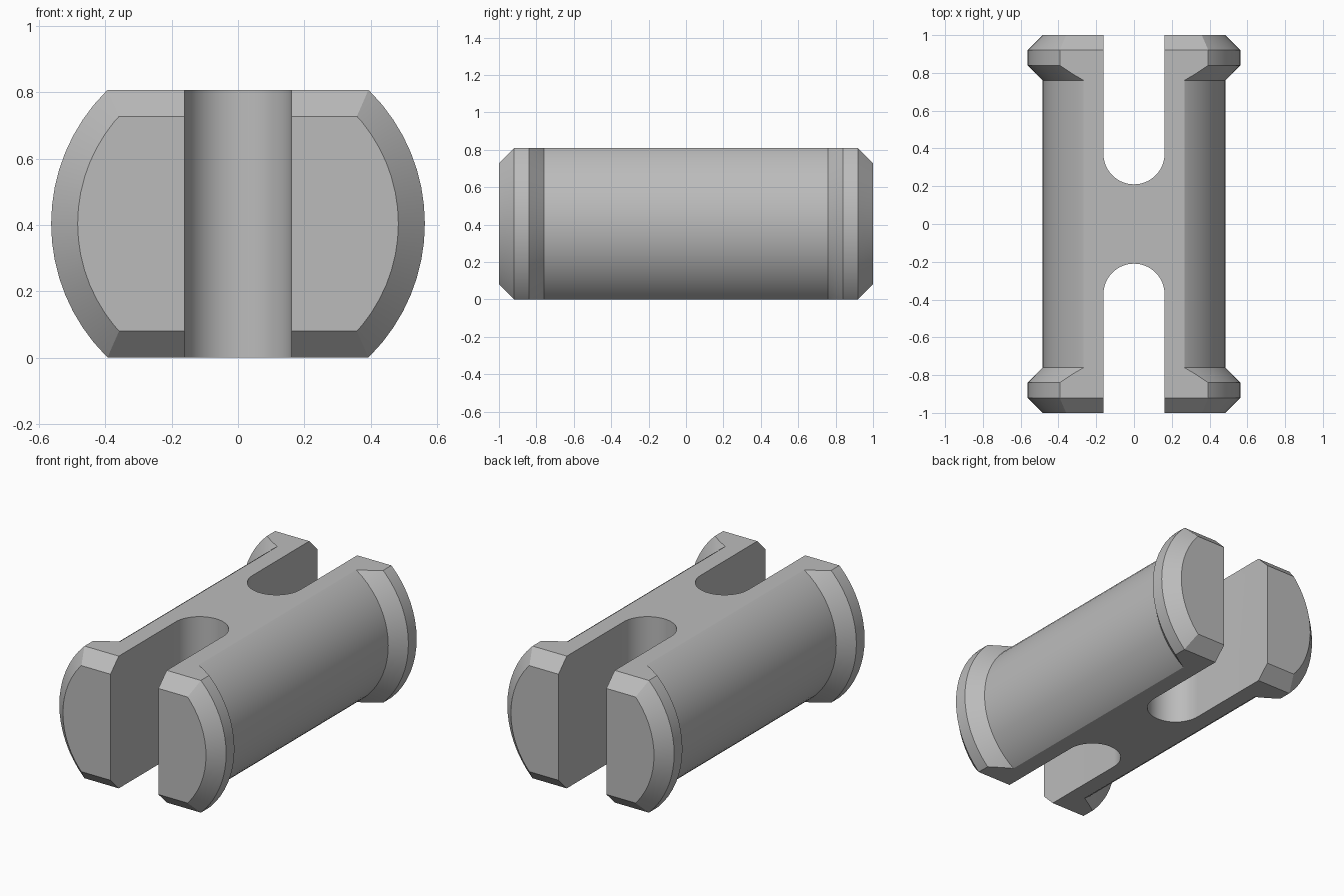
import bpy, bmesh, math
from mathutils import Matrix, Vector

if "Cube" in bpy.data.objects:
    bpy.data.objects.remove(bpy.data.objects["Cube"], do_unlink=True)

HEIGHT = 0.808
MID = HEIGHT / 2
SHAFT_R, FLANGE_R = 0.484, 0.564
CHAMFER = 0.08
SLOT_R, SLOT_Y = 0.162, 0.372

grey = bpy.data.materials.new("plain grey")
grey.use_nodes = True
colour = (0.5, 0.5, 0.5, 1)
grey.diffuse_color = colour
grey.node_tree.nodes["Principled BSDF"].inputs["Base Color"].default_value = colour


def add_object(name, bm):
    bmesh.ops.recalc_face_normals(bm, faces=bm.faces)
    mesh = bpy.data.meshes.new(name)
    bm.to_mesh(mesh)
    bm.free()
    mesh.materials.append(grey)
    obj = bpy.data.objects.new(name, mesh)
    bpy.context.collection.objects.link(obj)
    return obj


def prism(name, outline, direction):
    """Extrude a closed outline along a direction."""
    bm = bmesh.new()
    face = bm.faces.new([bm.verts.new(p) for p in outline])
    extruded = bmesh.ops.extrude_face_region(bm, geom=[face])["geom"]
    verts = [g for g in extruded if isinstance(g, bmesh.types.BMVert)]
    bmesh.ops.translate(bm, verts=verts, vec=direction)
    return add_object(name, bm)


def lathe(name, profile, steps):
    """Revolve (radius, y) points about the lengthwise axis."""
    bm = bmesh.new()
    rings = []
    for radius, y in profile:
        ring = [bm.verts.new((radius * math.cos(a), y, MID + radius * math.sin(a)))
                for a in (math.tau * i / steps for i in range(steps))]
        rings.append(ring)
    for lower, upper in zip(rings, rings[1:]):
        for i in range(steps):
            j = (i + 1) % steps
            bm.faces.new((lower[i], lower[j], upper[j], upper[i]))
    bm.faces.new(rings[0])
    bm.faces.new(rings[-1])
    return add_object(name, bm)


def cut(target, cutter, operation):
    mod = target.modifiers.new(operation.title(), "BOOLEAN")
    mod.operation = operation
    mod.solver = "EXACT"
    mod.object = cutter
    bpy.context.view_layer.objects.active = target
    bpy.ops.object.modifier_apply(modifier=mod.name)
    bpy.data.objects.remove(cutter, do_unlink=True)


# Round pin with a bevelled flange at each end
half = [(SHAFT_R, 0.76), (FLANGE_R, 0.84), (FLANGE_R, 0.92), (SHAFT_R, 1.0)]
profile = [(r, -y) for r, y in reversed(half)] + half
pin = lathe("flanged_pin", profile, 64)

# Slab that trims the pin flat above and below, with chamfered ends
inner, outer = 1 - CHAMFER, 1.05
rise = outer - inner
slab_outline = [(-1, y, z) for y, z in (
    (-inner, 0), (inner, 0), (outer, rise), (outer, HEIGHT - rise),
    (inner, HEIGHT), (-inner, HEIGHT), (-outer, HEIGHT - rise), (-outer, rise))]
cut(pin, prism("slab_cutter", slab_outline, Vector((2, 0, 0))), "INTERSECT")

# Round-bottomed slot through each end
for side in (-1, 1):
    arc = [(SLOT_R * math.cos(a), side * (SLOT_Y - SLOT_R * math.sin(a)), -0.2)
           for a in (math.pi * i / 32 for i in range(33))]
    outline = [(SLOT_R, side * 1.2, -0.2)] + arc + [(-SLOT_R, side * 1.2, -0.2)]
    cut(pin, prism("slot_cutter", outline, Vector((0, 0, 1.4))), "DIFFERENCE")

# Smooth curved walls, keep the edges crisp
bpy.ops.object.select_all(action="DESELECT")
pin.select_set(True)
bpy.context.view_layer.objects.active = pin
bpy.ops.object.shade_smooth_by_angle(angle=math.radians(25))
